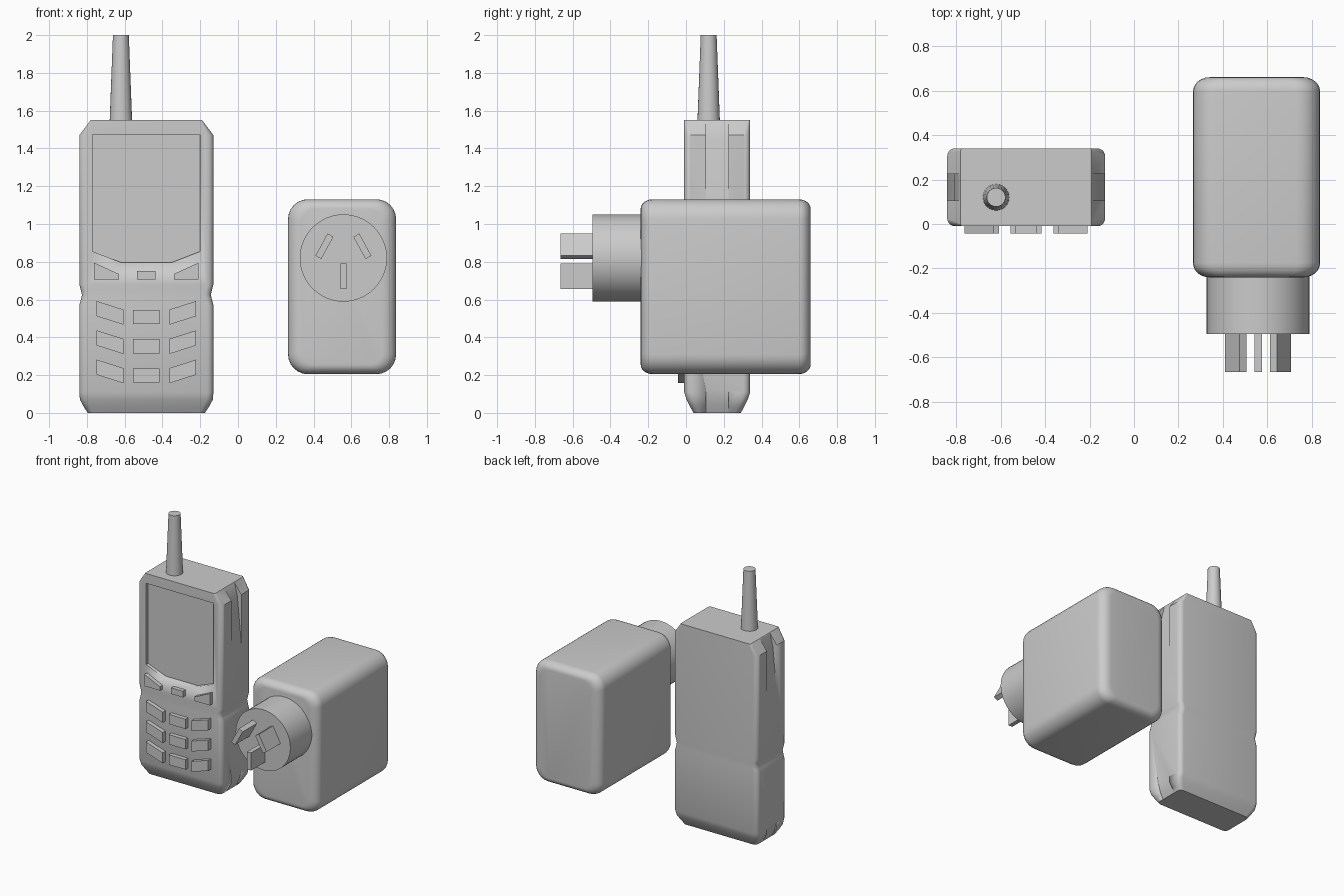
import bpy, bmesh
from math import sin, cos, pi, radians

if "Cube" in bpy.data.objects:
    bpy.data.objects.remove(bpy.data.objects["Cube"])


def finish(name, bm, angle=30):
    bmesh.ops.recalc_face_normals(bm, faces=bm.faces)
    me = bpy.data.meshes.new(name)
    bm.to_mesh(me)
    bm.free()
    ob = bpy.data.objects.new(name, me)
    bpy.context.collection.objects.link(ob)
    bpy.ops.object.select_all(action='DESELECT')
    ob.select_set(True)
    bpy.context.view_layer.objects.active = ob
    bpy.ops.object.shade_smooth_by_angle(angle=radians(angle))
    return ob


def loft(name, rings, angle=30):
    bm = bmesh.new()
    loops = [[bm.verts.new(p) for p in ring] for ring in rings]
    n = len(loops[0])
    for a, b in zip(loops, loops[1:]):
        for i in range(n):
            j = (i + 1) % n
            bm.faces.new((a[i], a[j], b[j], b[i]))
    bm.faces.new(loops[0])
    bm.faces.new(loops[-1])
    return finish(name, bm, angle)


def rounded(cu, cv, hu, hv, r, seg=5):
    pts = []
    for k, (su, sv) in enumerate([(1, 1), (-1, 1), (-1, -1), (1, -1)]):
        for i in range(seg + 1):
            a = (k + i / seg) * pi / 2
            pts.append((cu + su * (hu - r) + r * cos(a), cv + sv * (hv - r) + r * sin(a)))
    return pts


def prism(name, pts, y0, y1):
    return loft(name, [[(x, y, z) for x, z in pts] for y in (y0, y1)])


def rect(x0, x1, z0, z1):
    return [(x0, z0), (x1, z0), (x1, z1), (x0, z1)]


def mirror(pts, c):
    return [(2 * c - x, z) for x, z in pts]


def cut(ob, cutter):
    bpy.context.view_layer.objects.active = ob
    m = ob.modifiers.new("cut", 'BOOLEAN')
    m.operation, m.solver, m.object = 'DIFFERENCE', 'EXACT', cutter
    bpy.ops.object.modifier_apply(modifier=m.name)
    bpy.data.objects.remove(cutter)


# Phone body: stacked rounded sections (z, half width, half depth, corner radius)
PX, PY = -0.485, 0.165
sections = [(0, .31, .125, .03), (.03, .33, .142, .035), (.07, .352, .162, .035),
            (.11, .355, .175, .035), (.57, .355, .175, .035), (.60, .347, .175, .035),
            (.625, .341, .175, .035), (.65, .347, .175, .035), (.68, .355, .175, .035),
            (1.47, .355, .175, .035), (1.55, .295, .175, .012)]
body = loft("phone_body", [[(x, y, z) for x, y in rounded(PX, PY, hw, hd, r)]
                           for z, hw, hd, r in sections])

# Screen recess
cut(body, prism("screen_cutter", [(-.77, 1.475), (-.77, .855), (-.62, .797), (-.35, .797),
                                  (-.20, .855), (-.20, 1.475)], -.1, .015))

# Tapering side grooves at top and bottom
top_groove = [(.295, 1.56), (.322, 1.45), (.357, 1.08), (.42, 1.08), (.42, 1.56)]
low_groove = [(.305, -.01), (.335, .05), (.357, .13), (.42, .13), (.42, -.01)]
for prof in (top_groove, low_groove):
    for s in (-1, 1):
        cut(body, prism("groove_cutter", [(PX + s * x, z) for x, z in prof], .105, .225))

# Keys
def key(name, pts):
    prism(name, pts, -.042, .03)

soft = [(-.762, .795), (-.762, .705), (-.63, .705), (-.63, .735)]
key("soft_key_left", soft)
key("soft_key_right", mirror(soft, PX))
key("centre_key", rect(-.535, -.437, .705, .752))
for row in range(3):
    d = -.155 * row
    side = [(-.748, .592 + d), (-.748, .512 + d), (-.607, .467 + d), (-.607, .547 + d)]
    key(f"number_key_left_{row}", side)
    key(f"number_key_middle_{row}", rect(-.555, -.415, .47 + d, .545 + d))
    key(f"number_key_right_{row}", mirror(side, PX))

# Antenna
def circle(r, n=24):
    return [(r * cos(2 * pi * i / n), r * sin(2 * pi * i / n)) for i in range(n)]

loft("antenna", [[(-.62 + x, .12 + y, z) for x, y in circle(r)]
                 for z, r in ((1.53, .06), (2.0, .042))])

# Charger body: rounded sections along y, corners eased at both ends
CX, CZ = .551, .668
STEPS = 6
ease = [(1 - sin(i / STEPS * pi / 2), 1 - cos(i / STEPS * pi / 2)) for i in range(STEPS + 1)]
prof = [(-.24 + .06 * dy, k) for k, dy in ease]
prof = [(-.24 + .065 * (1 - cos(i / STEPS * pi / 2)), 1 - sin(i / STEPS * pi / 2))
        for i in range(STEPS + 1)]
prof += [(.42 - y, k) for y, k in reversed(prof)]
loft("charger_body", [[(x, y, z) for x, z in
                       rounded(CX, CZ, .286 - .075 * k, .463 - .05 * k, .105 - .035 * k, 6)]
                      for y, k in prof], 40)

# Plug base and prongs
QX, QZ = .558, .82
loft("plug_base", [[(QX + x, y, QZ + z) for x, z in circle(.231, 48)] for y in (-.495, -.15)])
slant = [(.41, .832), (.441, .815), (.505, .932), (.474, .95)]
prism("prong_left", slant, -.665, -.45)
prism("prong_right", mirror(slant, QX), -.665, -.45)
prism("prong_earth", rect(.542, .575, .655, .79), -.665, -.45)
